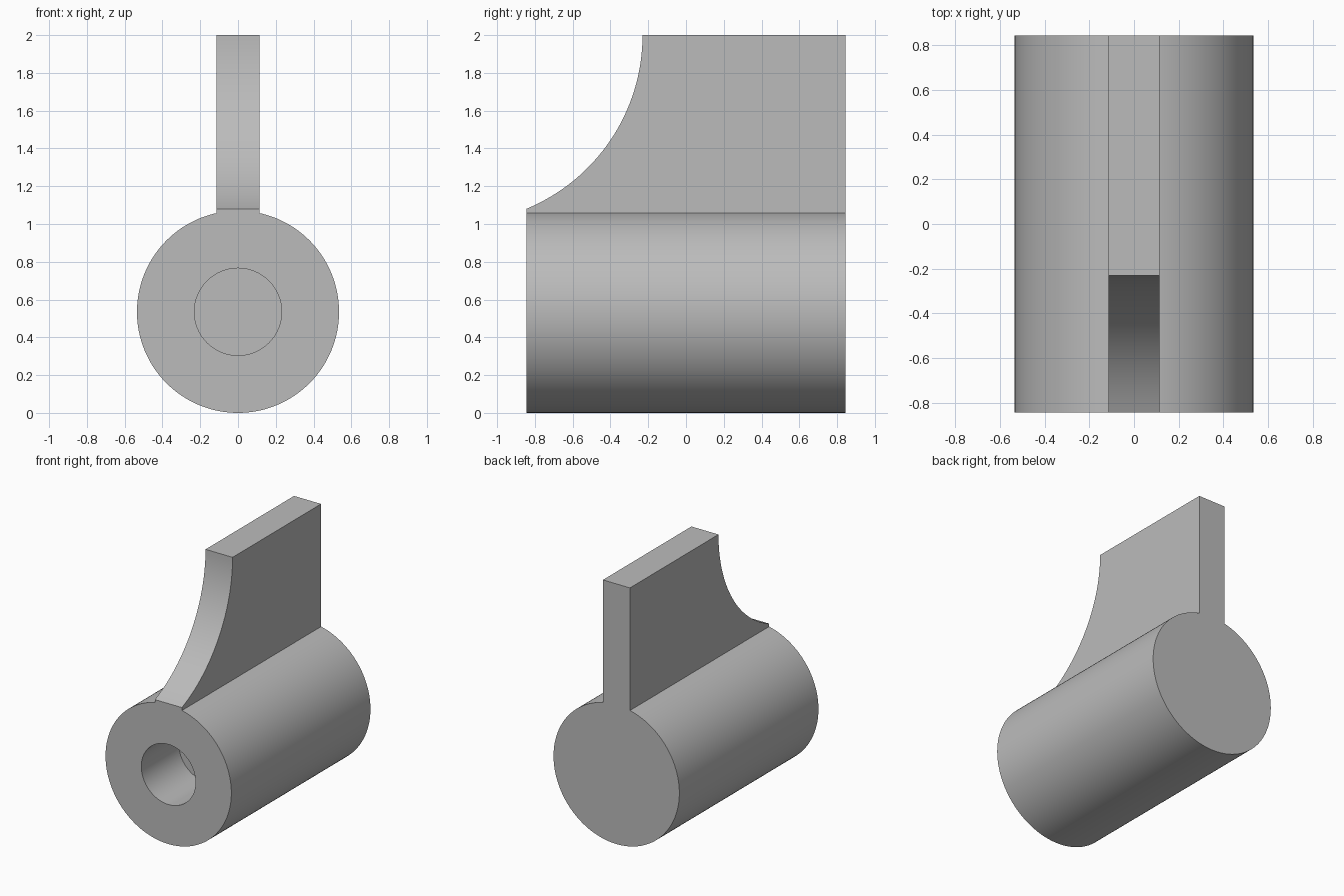
import bpy, bmesh, math
from mathutils import Matrix

if "Cube" in bpy.data.objects:
    bpy.data.objects.remove(bpy.data.objects["Cube"])

RADIUS, HALF_LEN, TOP = 0.535, 0.845, 2.0
BORE_RADIUS, BORE_DEPTH = 0.231, 0.455
FIN_HALF = 0.115
ARC_RADIUS, ARC_Y = 0.995, -1.225

grey = bpy.data.materials.new("light grey")
grey.use_nodes = True
grey.diffuse_color = (0.5, 0.5, 0.5, 1)
grey.node_tree.nodes["Principled BSDF"].inputs["Base Color"].default_value = (0.5, 0.5, 0.5, 1)


def add_object(name, bm):
    bmesh.ops.recalc_face_normals(bm, faces=bm.faces)
    mesh = bpy.data.meshes.new(name)
    bm.to_mesh(mesh)
    bm.free()
    mesh.materials.append(grey)
    obj = bpy.data.objects.new(name, mesh)
    bpy.context.collection.objects.link(obj)
    return obj


def cylinder_along_y(name, radius, y_start, y_end, sides):
    bm = bmesh.new()
    place = Matrix.Translation((0, (y_start + y_end) / 2, RADIUS)) @ Matrix.Rotation(math.pi / 2, 4, "X")
    bmesh.ops.create_cone(bm, cap_ends=True, segments=sides, radius1=radius, radius2=radius,
                          depth=y_end - y_start, matrix=place)
    return add_object(name, bm)


def apply_boolean(target, tool, operation):
    mod = target.modifiers.new(operation.title(), "BOOLEAN")
    mod.operation, mod.solver, mod.object = operation, "EXACT", tool
    bpy.context.view_layer.objects.active = target
    bpy.ops.object.modifier_apply(modifier=mod.name)
    bpy.data.objects.remove(tool)


# Round body
body = cylinder_along_y("round_body_with_fin", RADIUS, -HALF_LEN, HALF_LEN, 128)

# Upright fin with a concave front edge, sunk into the body
start = math.asin((1.08 - TOP) / ARC_RADIUS)
steps = 32
profile = [(HALF_LEN, 0.9), (HALF_LEN, TOP)]
for i in range(steps + 1):
    a = start * i / steps
    profile.append((ARC_Y + ARC_RADIUS * math.cos(a), TOP + ARC_RADIUS * math.sin(a)))
profile[-1] = (-HALF_LEN, profile[-1][1])
profile.append((-HALF_LEN, 0.9))
bm = bmesh.new()
face = bm.faces.new([bm.verts.new((-FIN_HALF, y, z)) for y, z in profile])
side = bmesh.ops.extrude_face_region(bm, geom=[face])
bmesh.ops.translate(bm, vec=(2 * FIN_HALF, 0, 0),
                    verts=[v for v in side["geom"] if isinstance(v, bmesh.types.BMVert)])
fin = add_object("fin", bm)
apply_boolean(body, fin, "UNION")

# Blind bore in the front face
bore = cylinder_along_y("bore_cutter", BORE_RADIUS, -HALF_LEN - 0.1, -HALF_LEN + BORE_DEPTH, 64)
apply_boolean(body, bore, "DIFFERENCE")

# Smooth curved faces, sharp rims
bpy.ops.object.select_all(action="DESELECT")
body.select_set(True)
bpy.context.view_layer.objects.active = body
bpy.ops.object.shade_smooth_by_angle(angle=math.radians(20))
